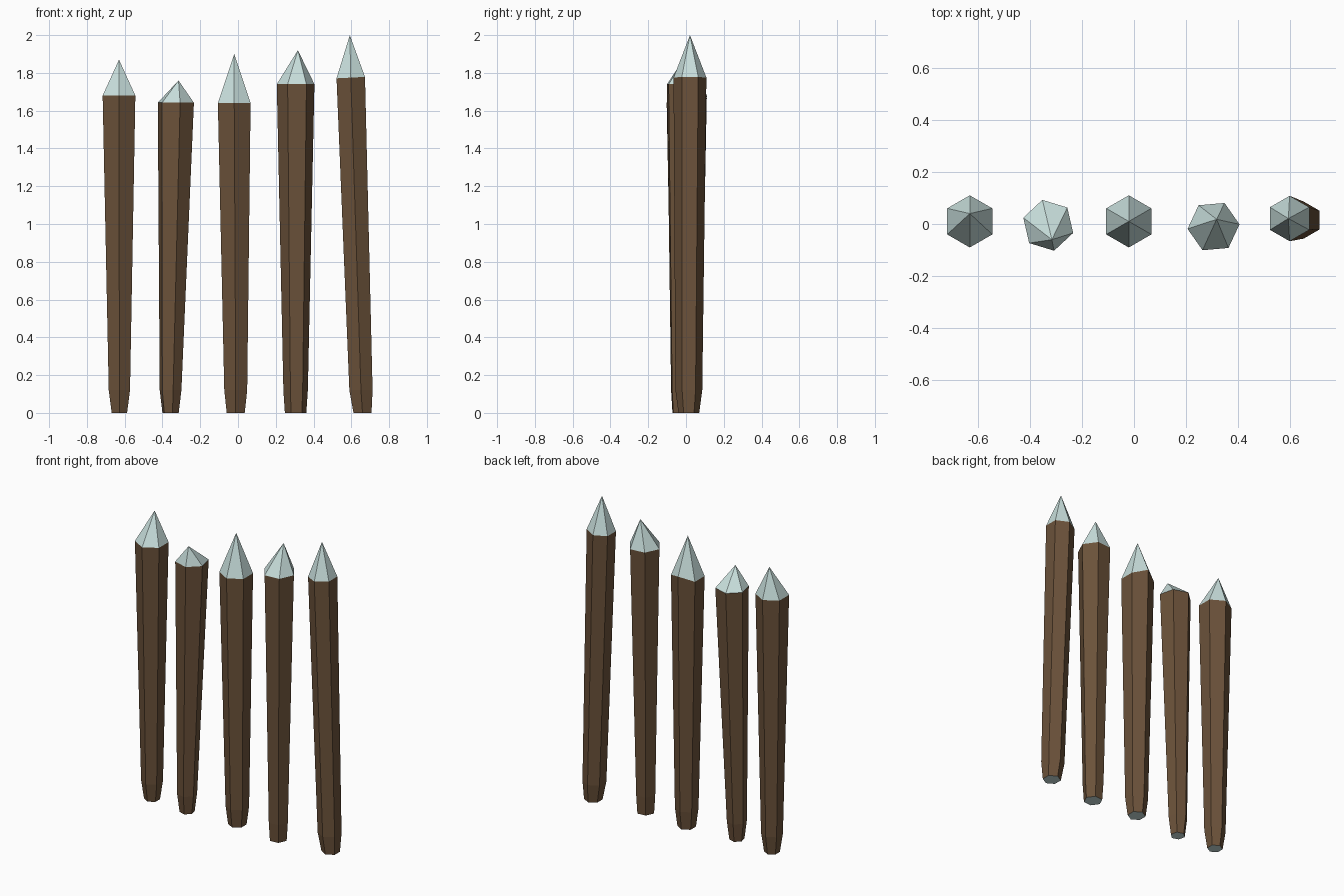
import bpy, bmesh, math

if "Cube" in bpy.data.objects:
    bpy.data.objects.remove(bpy.data.objects["Cube"])

def mat(name, col):
    m = bpy.data.materials.new(name)
    m.diffuse_color = (*col, 1)
    m.use_nodes = True
    m.node_tree.nodes["Principled BSDF"].inputs["Base Color"].default_value = m.diffuse_color
    return m

WOOD = mat("dark_wood", (0.147, 0.084, 0.042))
CUT = mat("pale_cut_wood", (0.58, 0.735, 0.715))

def stake(name, phase, foot, ankle, shoulder, apex, slope=0.0, back_lift=0.0):
    """foot / ankle / shoulder are (x, y, z, radius) rings, apex is a point."""
    bm = bmesh.new()
    rings = []
    for i, (x, y, z, r) in enumerate((foot, ankle, shoulder)):
        ring = []
        for k in range(6):
            a = math.radians(phase + 60 * k)
            dx, dy = r * math.cos(a), r * math.sin(a)
            dz = 0.0
            if i == 2:
                dz = slope * dx + (back_lift if dy > 0.95 * r else 0)
            ring.append(bm.verts.new((x + dx, y + dy, z + dz)))
        rings.append(ring)
    # shaft: wooden sides
    for lo, hi in zip(rings, rings[1:]):
        for k in range(6):
            n = (k + 1) % 6
            bm.faces.new((lo[k], lo[n], hi[n], hi[k]))
    # sharpened tip and sawn bottom in the pale colour
    top = bm.verts.new(apex)
    for k in range(6):
        bm.faces.new((rings[2][k], rings[2][(k + 1) % 6], top)).material_index = 1
    bm.faces.new(rings[0][::-1]).material_index = 1
    bm.normal_update()
    me = bpy.data.meshes.new(name)
    bm.to_mesh(me)
    bm.free()
    me.materials.append(WOOD)
    me.materials.append(CUT)
    ob = bpy.data.objects.new(name, me)
    bpy.context.collection.objects.link(ob)

# five leaning stakes, left to right
stake("stake_far_left", 30, (-0.628, 0.01, 0, 0.047), (-0.628, 0.01, 0.12, 0.065),
      (-0.63, 0.01, 1.68, 0.10), (-0.63, 0.04, 1.87))
stake("stake_left", 43, (-0.357, -0.015, 0, 0.045), (-0.357, -0.015, 0.12, 0.06),
      (-0.329, -0.005, 1.642, 0.10), (-0.315, -0.06, 1.76))
stake("stake_middle", 30, (-0.012, 0.01, 0, 0.055), (-0.012, 0.01, 0.12, 0.07),
      (-0.02, 0.01, 1.64, 0.10), (-0.02, 0.01, 1.90), back_lift=0.03)
stake("stake_right", 5, (0.305, -0.02, 0, 0.057), (0.305, -0.02, 0.12, 0.065),
      (0.305, -0.01, 1.74, 0.10), (0.317, 0.018, 1.92))
stake("stake_far_right", 30, (0.659, 0.015, 0, 0.055), (0.651, 0.015, 0.12, 0.071),
      (0.597, 0.021, 1.775, 0.087), (0.592, 0.021, 2.0), slope=0.05)
